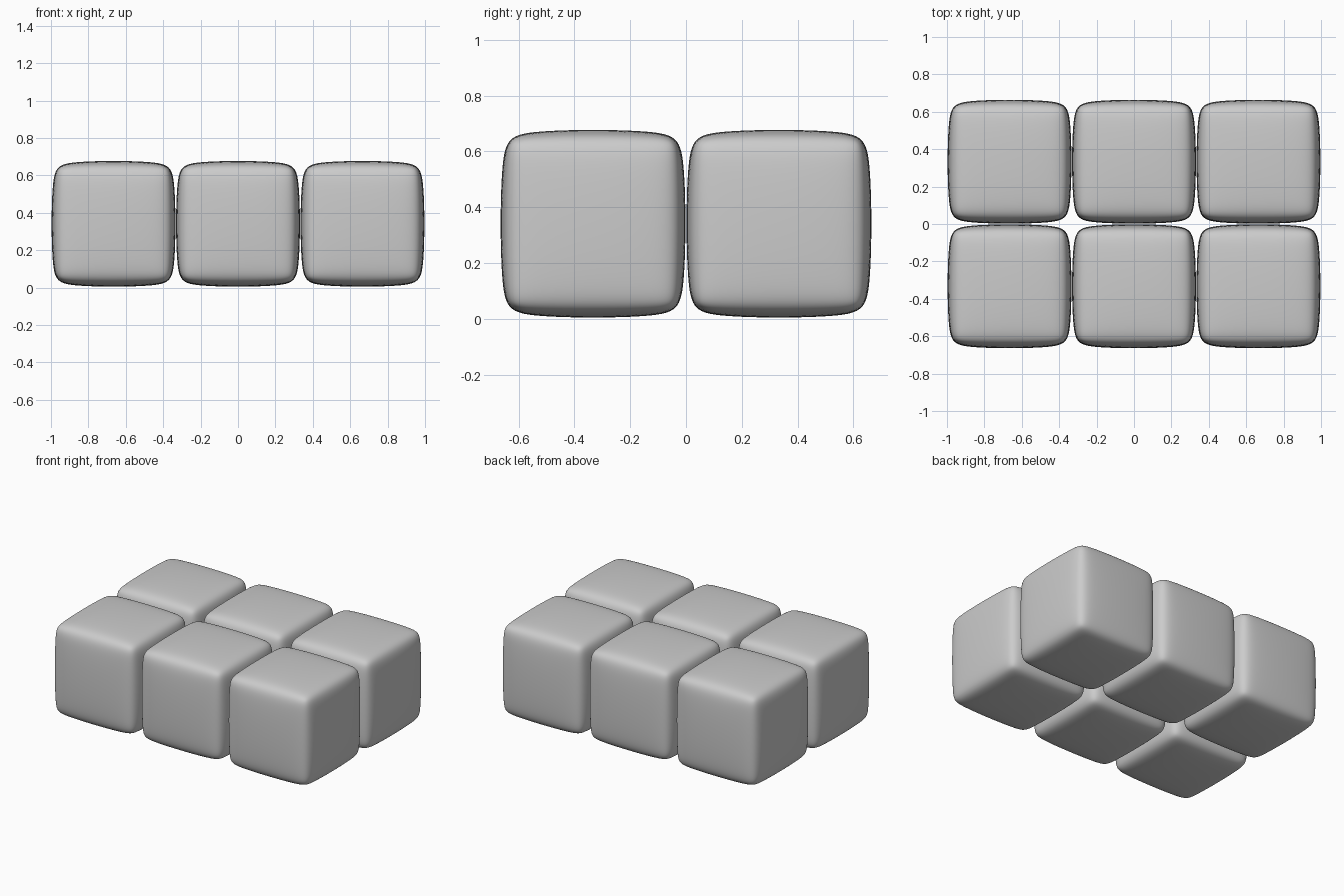
import bpy, bmesh
from mathutils import Vector

if "Cube" in bpy.data.objects:
    bpy.data.objects.remove(bpy.data.objects["Cube"])

SIZE = Vector((0.667, 0.667, 0.677))
BEVEL = 0.055


def pillow_cube(name, x, y):
    # chamfered cube, softened by subdivision into a slightly bulging block
    bm = bmesh.new()
    bmesh.ops.create_cube(bm, size=1.0)
    bmesh.ops.bevel(bm, geom=bm.edges[:], offset=BEVEL / SIZE.x, segments=1,
                    profile=0.5, affect='EDGES')
    grow = 1.006  # makes up for the shrinkage of the subdivision
    for v in bm.verts:
        v.co = Vector(c * s * grow for c, s in zip(v.co, SIZE))
    for f in bm.faces:
        f.smooth = True
    mesh = bpy.data.meshes.new(name)
    bm.to_mesh(mesh)
    bm.free()
    ob = bpy.data.objects.new(name, mesh)
    ob.location = (x, y, 0.341)
    bpy.context.collection.objects.link(ob)
    sub = ob.modifiers.new("soften", 'SUBSURF')
    sub.levels = sub.render_levels = 4


# two rows of three blocks
for row, y in (("front", -0.333), ("back", 0.333)):
    for col, x in (("left", -0.6655), ("middle", 0), ("right", 0.6655)):
        pillow_cube(f"{row}_{col}_block", x, y)
